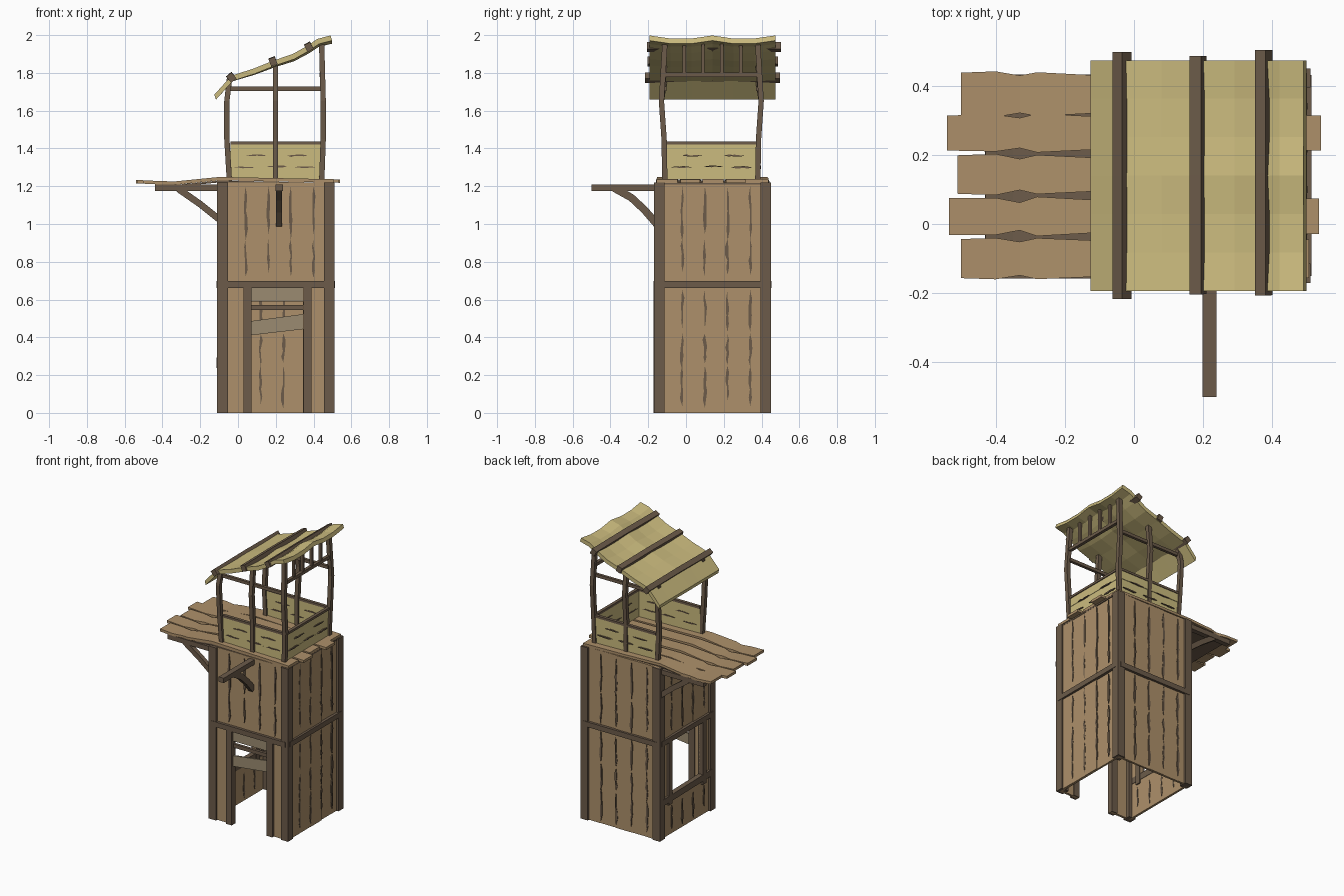
import bpy, bmesh, math, random
from mathutils import Vector

random.seed(4)
cube = bpy.data.objects.get("Cube")
if cube:
    bpy.data.objects.remove(cube)


def material(name, r, g, b):
    m = bpy.data.materials.new(name)
    m.use_nodes = True
    m.diffuse_color = (r, g, b, 1)
    m.node_tree.nodes["Principled BSDF"].inputs["Base Color"].default_value = (r, g, b, 1)
    return m


PLANK = material("tan planks", .42, .28, .145)
BEAM = material("dark timber", .15, .105, .068)
STRAW = material("straw yellow", .60, .50, .21)
GREY = material("weathered board", .33, .26, .165)

CX, CY = .2, .14          # tower centre
TOP = 1.22                # tower height
SEAMS = [-.29, -.16, -.04, .08, .2, .29]


def loft(name, chains, mat):
    """Each chain is a list of rings, skinned in order and capped."""
    bm = bmesh.new()
    for rings in chains:
        rows = [[bm.verts.new(p) for p in ring] for ring in rings]
        n = len(rows[0])
        for a, b in zip(rows, rows[1:]):
            for i in range(n):
                j = (i + 1) % n
                bm.faces.new((a[i], a[j], b[j], b[i]))
        bm.faces.new(rows[0][::-1])
        bm.faces.new(rows[-1])
    bmesh.ops.recalc_face_normals(bm, faces=bm.faces[:])
    me = bpy.data.meshes.new(name)
    bm.to_mesh(me)
    bm.free()
    me.materials.append(mat)
    ob = bpy.data.objects.new(name, me)
    bpy.context.collection.objects.link(ob)
    return ob


def beam_rings(points, width, height, side):
    """Rectangular section swept along points; side is the width axis."""
    pts, side, rings = [Vector(p) for p in points], Vector(side), []
    for i, p in enumerate(pts):
        along = pts[min(i + 1, len(pts) - 1)] - pts[max(i - 1, 0)]
        s = side * width / 2
        u = along.cross(side).normalized() * height / 2
        rings.append([p - s - u, p + s - u, p + s + u, p - s + u])
    return rings


def beam(name, points, width, height, side, mat=BEAM):
    return loft(name, [beam_rings(points, width, height, side)], mat)


def on_side(k, u, d, z):
    """Sides 0-3 are front, left, back, right; u runs along, d outward."""
    x, y = u, -d
    for _ in range(k):
        x, y = -y, x
    return Vector((CX + x, CY + y, z))


def panel(k, outline, d0, d1):
    return [[on_side(k, u, d, z) for u, z in outline] for d in (d0, d1)]


def rect(u0, u1, z0, z1):
    return [(u0, z0), (u1, z0), (u1, z1), (u0, z1)]


def crack(u, z0, z1, wide, flat=False):
    """Jagged sliver outline, upright or lying flat."""
    left, right = [], []
    for t in (.2, .4, .55, .8):
        z, c = z0 + (z1 - z0) * t, u + random.uniform(-.3, .3) * wide
        w = wide * random.uniform(.25, .6)
        left.append((c - w, z))
        right.append((c + w, z))
    pts = [(u, z0)] + right + [(u, z1)] + left[::-1]
    return [(b, a) for a, b in pts] if flat else pts


# Plank walls with split seams; the front has a door, the right side a window
SIDES = ["front", "left", "back", "right"]
OPENING = {0: (-.13, .145, 0, .66), 3: (-.17, .17, .27, .66)}
for k, side in enumerate(SIDES):
    planks, cracks = [], []
    hole = OPENING.get(k)
    for a, b in zip(SEAMS, SEAMS[1:]):
        d = .296 + random.uniform(-.003, .003)
        planks.append(panel(k, rect(a, b, .68, TOP), .28, d))
        if not hole:
            planks.append(panel(k, rect(a, b, 0, .68), .28, d))
    if hole:
        u0, u1, z0, z1 = hole
        planks += [panel(k, rect(-.29, u0, 0, .68), .28, .296),
                   panel(k, rect(u1, .29, 0, .68), .28, .296)]
        if z0 > 0:
            planks.append(panel(k, rect(u0, u1, 0, z0), .28, .296))
    loft(side + "_wall_planks", planks, PLANK)
    for u in SEAMS[1:-1]:
        spans = [(.7, .92), (.9, 1.2)]
        if not hole:
            spans += [(.02, .25), (.22, .42), (.4, .65)]
        elif k == 3:
            spans.append((.02, .2))
        for z0, z1 in spans:
            z0 += random.uniform(0, .05)
            cracks.append(panel(k, crack(u, z0, z1, .015), .277, .301))
    loft(side + "_wall_cracks", cracks, BEAM)
    beam(side + "_middle_beam", [on_side(k, -.29, .298, .68), on_side(k, .29, .298, .68)],
         .036, .03, (0, 0, 1))

# Corner posts
for k, side in enumerate(SIDES):
    beam(side + "_corner_post", [on_side(k, .282, .282, 0), on_side(k, .282, .282, TOP)],
         .056, .056, (1, 0, 0))

# Door frame, crossbar and nailed boards
for name, u in (("left", .168), ("right", -.15)):
    beam("door_post_" + name, [on_side(0, u, .293, 0), on_side(0, u, .293, .665)], .044, .04, (1, 0, 0))
beam("door_crossbar", [on_side(0, -.14, .285, .557), on_side(0, .16, .285, .557)], .026, .02, (0, 0, 1))
loft("door_boards", [panel(0, rect(-.14, .16, .59, .665), .284, .296),
                     panel(0, [(-.14, .41), (.16, .445), (.16, .525), (-.14, .485)], .284, .296)], GREY)

# Window frame
for name, u in (("front", .19), ("back", -.19)):
    beam("window_post_" + name, [on_side(3, u, .292, .22), on_side(3, u, .292, .665)], .04, .04, (0, 1, 0))
beam("window_sill", [on_side(3, -.27, .295, .26), on_side(3, .27, .295, .27)], .045, .035, (0, 0, 1))


# Deck planks over a dark underlay
def deck_z(x):
    if x < -.35:
        return 1.218 - (x + .35) * .05
    return 1.218 + (x + .35) * .1 if x < -.1 else 1.243 - (x + .1) * .02


deck = [(.375, .125, -.5, .5), (.263, .105, -.54, .54), (.143, .112, -.51, .5),
        (.022, .106, -.535, .535), (-.1, .114, -.5, .505)]
chains = []
for y, w, x0, x1 in deck:
    rings = []
    for x, trim in ((x0, 0), (-.4, -.002), (-.33, .011), (-.28, -.002), (-.1, .008), (.2, .004), (x1, 0)):
        h, z = w / 2 - trim + random.uniform(-.002, .003), deck_z(x)
        rings.append([(x, y - h, z - .012), (x, y + h, z - .012), (x, y + h, z + .006), (x, y - h, z + .006)])
    chains.append(rings)
loft("deck_planks", chains, PLANK)
beam("deck_underlay", [(x, .135, deck_z(x) - .018) for x in (-.43, -.35, -.1, .5)], .57, .01, (0, 1, 0))

# Deck brackets on the right side
for name, y in (("front", -.14), ("back", .415)):
    beam("deck_arm_" + name, [(-.44, y, 1.193), (-.08, y, 1.193)], .035, .034, (0, 1, 0))
    beam("deck_brace_" + name, [(-.315, y, 1.185), (-.2, y, 1.105), (-.1, y, 1.025)], .03, .035, (0, 1, 0))

# Hoist arm with a curved brace
beam("hoist_arm", [(.218, -.5, 1.193), (.218, -.14, 1.193)], .04, .034, (1, 0, 0))
beam("hoist_brace", [(.218, -.38, 1.19), (.218, -.29, 1.14), (.218, -.22, 1.075), (.218, -.155, 1.0)],
     .032, .04, (1, 0, 0))

# Lookout posts, slightly crooked
for name, y, out in (("front", -.112, -1), ("back", .38, 1)):
    for i, (x, lean, top) in enumerate(((-.045, -.014, 1.77), (.198, 0, 1.85), (.443, .008, 1.95))):
        beam(f"lookout_post_{name}_{i + 1}",
             [(x, y, 1.22), (x + lean, y + out * .004, 1.45), (x + lean, y + out * .018, 1.65), (x, y, top)],
             .028, .028, (1, 0, 0))
    beam("high_rail_" + name, [(-.05, y, 1.716), (.445, y, 1.716)], .02, .022, (0, 1, 0))
beam("high_rail_left", [(.443, -.12, 1.79), (.443, .385, 1.79)], .022, .022, (1, 0, 0))
loft("gable_spindles", [beam_rings([(.443, -.01 + i * .1, 1.79), (.443, -.01 + i * .1, 1.96)],
                                   .018, .018, (1, 0, 0)) for i in range(4)], BEAM)

# Parapet boards, slits and handrails on three sides
for k, side in enumerate(SIDES[:3]):
    u0, u1 = -.24, .24
    boards = [panel(k, rect(u0, u1, z, z + .063), .238, .25 + random.uniform(-.003, .003))
              for z in (1.235, 1.298, 1.361)]
    loft(side + "_parapet_boards", boards, STRAW)
    slits = [panel(k, crack(z, u, u + .11, .009, True), .234, .256)
             for u, z in ((-.22, 1.3), (-.05, 1.305), (.1, 1.3), (-.16, 1.362), (.06, 1.362))]
    loft(side + "_parapet_slits", slits, BEAM)
    beam(side + "_handrail", [on_side(k, u0, .245, 1.428), on_side(k, u1, .245, 1.428)], .016, .022, (0, 0, 1))

# Sagging roof sheet
profile = [(-.125, 1.685), (-.035, 1.785), (.08, 1.822), (.19, 1.866),
           (.29, 1.9), (.37, 1.945), (.42, 1.98), (.49, 1.998)]
rings = []
for x, z in profile:
    upper, lower = [], []
    for i in range(7):
        y = -.193 + i * .111
        dip = (math.cos(i * 2.1) - 1) * .011 * max(0, (x + .1) / .6)
        upper.append((x, y, z + dip))
        lower.append((x + .008, y, z + dip - .027))
    rings.append(upper + lower[::-1])
loft("roof_sheet", [rings], STRAW)

# Roof battens laid across the slope
for i, (x, z, y0, y1, rise) in enumerate(((-.035, 1.775, -.217, .497, .85), (.185, 1.86, -.203, .486, .4),
                                          (.375, 1.937, -.206, .503, .55))):
    tilt = Vector((1, 0, rise)).normalized()
    beam(f"roof_batten_{i + 1}", [(x, y0, z), (x, (y0 + y1) / 2, z + .003), (x, y1, z)], .036, .042, tilt)
